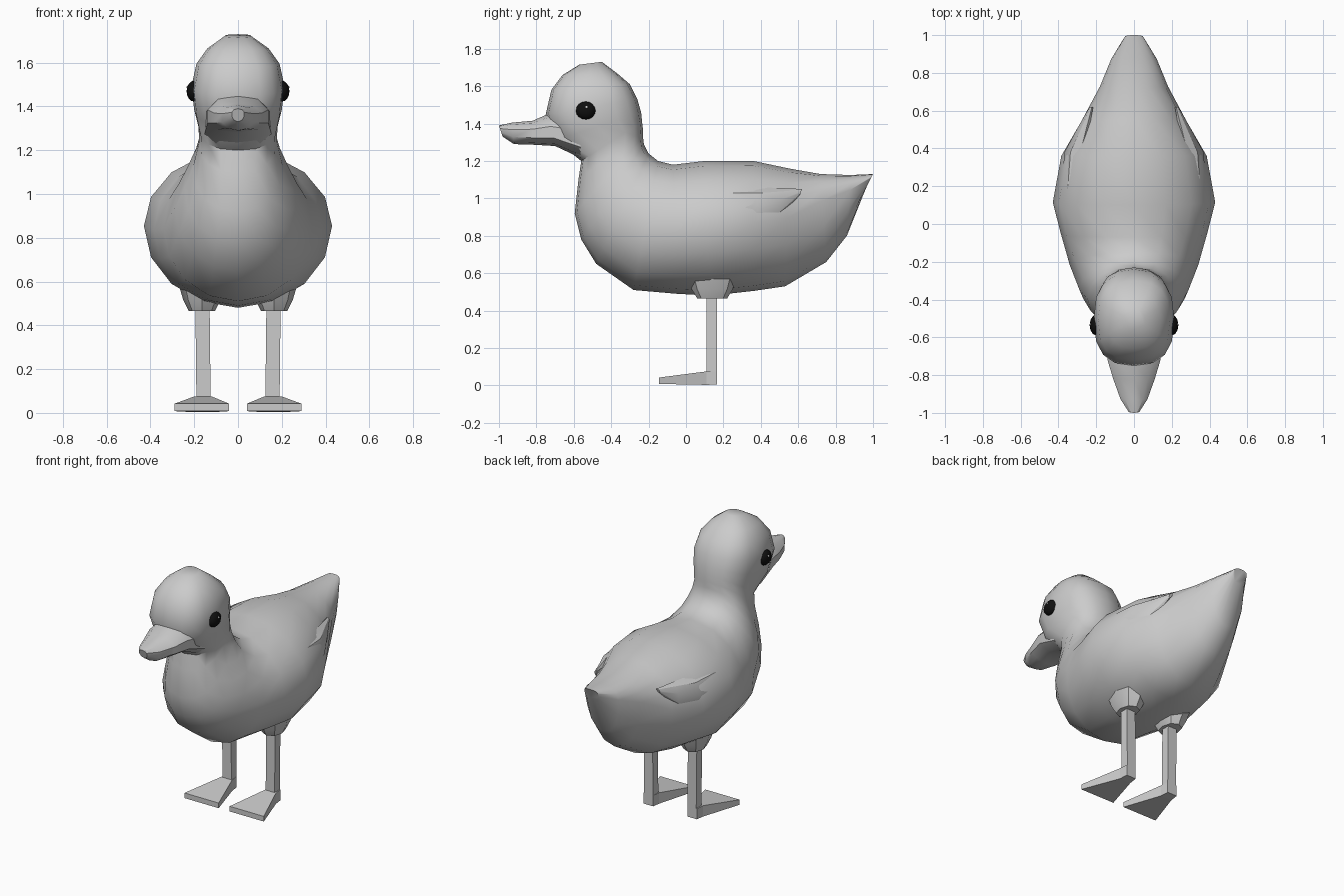
import bpy, bmesh
from math import sin, cos, pi, copysign


def finish(name, bm, angle=None, mirror=False, color=None):
    bmesh.ops.recalc_face_normals(bm, faces=bm.faces)
    me = bpy.data.meshes.new(name)
    bm.to_mesh(me)
    bm.free()
    ob = bpy.data.objects.new(name, me)
    bpy.context.collection.objects.link(ob)
    bpy.ops.object.select_all(action='DESELECT')
    ob.select_set(True)
    bpy.context.view_layer.objects.active = ob
    if angle:
        bpy.ops.object.shade_smooth_by_angle(angle=angle)
    if mirror:
        ob.modifiers.new("Mirror", 'MIRROR').use_clip = False
    if color:
        mat = bpy.data.materials.new(name)
        mat.diffuse_color = color
        me.materials.append(mat)
    return ob


def bridge(bm, rings):
    n = len(rings[0])
    for a, b in zip(rings, rings[1:]):
        for i in range(n):
            j = (i + 1) % n
            bm.faces.new((a[i], a[j], b[j], b[i]))
    bm.faces.new(rings[0])
    bm.faces.new(rings[-1])


def loft(name, sections, n, angle, x=0, mirror=False):
    # section: low point y,z / high point y,z / half width / widest height / roundness
    bm = bmesh.new()
    rings = []
    for ay, az, by, bz, w, c, p in sections:
        ring = []
        for i in range(n):
            t = 2 * pi * i / n
            ct, st = (copysign(abs(v) ** (2 / p), v) for v in (cos(t), sin(t)))
            f = c + (1 - c if ct > 0 else c) * ct
            ring.append(bm.verts.new((x + w * st, ay + (by - ay) * f, az + (bz - az) * f)))
        rings.append(ring)
    bridge(bm, rings)
    return finish(name, bm, angle, mirror)


# body, neck and head in one sweep from tail to crown
loft("body", [
    (0.96, 1.05, 1.00, 1.13, 0.05, 0.75, 2.2),
    (0.86, 0.80, 0.88, 1.125, 0.12, 0.75, 2.2),
    (0.75, 0.66, 0.72, 1.13, 0.18, 0.70, 2.2),
    (0.53, 0.53, 0.55, 1.16, 0.28, 0.58, 2),
    (0.36, 0.505, 0.36, 1.20, 0.385, 0.52, 2),
    (0.13, 0.48, 0.10, 1.20, 0.43, 0.52, 2),
    (-0.05, 0.49, -0.07, 1.18, 0.385, 0.5, 2),
    (-0.28, 0.51, -0.15, 1.20, 0.34, 0.48, 2),
    (-0.48, 0.65, -0.20, 1.24, 0.29, 0.48, 2),
    (-0.56, 0.78, -0.225, 1.29, 0.245, 0.48, 2.1),
    (-0.595, 0.92, -0.23, 1.33, 0.205, 0.5, 2.2),
    (-0.575, 1.10, -0.23, 1.37, 0.178, 0.5, 2.3),
    (-0.56, 1.20, -0.235, 1.41, 0.18, 0.5, 2.4),
    (-0.70, 1.31, -0.24, 1.46, 0.20, 0.5, 2.5),
    (-0.75, 1.45, -0.26, 1.53, 0.213, 0.5, 2.6),
    (-0.72, 1.58, -0.30, 1.61, 0.19, 0.5, 2.6),
    (-0.66, 1.66, -0.37, 1.67, 0.14, 0.5, 2.4),
    (-0.57, 1.715, -0.45, 1.73, 0.06, 0.5, 2.2)], 16, 0.9)

# bill
loft("bill", [
    (-0.55, 1.21, -0.60, 1.46, 0.16, 0.4, 2.3),
    (-0.70, 1.28, -0.74, 1.45, 0.145, 0.4, 2.3),
    (-0.82, 1.287, -0.82, 1.415, 0.115, 0.45, 2.3),
    (-0.92, 1.29, -0.93, 1.405, 0.075, 0.5, 2.2),
    (-0.98, 1.33, -1.00, 1.39, 0.03, 0.6, 2)], 10, 0.6)

# folded wing tips
loft("wing_tip", [
    (0.10, 0.85, 0.10, 1.06, 0.06, 0.5, 2),
    (0.38, 0.84, 0.38, 1.06, 0.06, 0.5, 2),
    (0.50, 0.90, 0.51, 1.055, 0.03, 0.6, 2),
    (0.61, 1.02, 0.62, 1.05, 0.01, 0.6, 2)], 8, 0.6, x=0, mirror=False)
wing = bpy.context.object
for v in wing.data.vertices:
    # follow the flank as it narrows toward the tail
    y = v.co.y
    v.co.x += 0.33 - max(0, y - 0.30) * 0.27 - max(0, v.co.z - 0.98) * 0.3
wing.modifiers.new("Mirror", 'MIRROR')


def blocks(name, rects, angle=None):
    # stacked rectangles: x0, x1, then (y, z) of the two edges
    bm = bmesh.new()
    bridge(bm, [[bm.verts.new(p) for p in
                 ((x0, y0, z0), (x1, y0, z0), (x1, y1, z1), (x0, y1, z1))]
                for x0, x1, y0, z0, y1, z1 in rects])
    return finish(name, bm, angle, True)


# legs and webbed feet
blocks("leg", [(0.125, 0.19, 0.11, 0.06, 0.165, 0.06),
               (0.13, 0.195, 0.11, 0.52, 0.165, 0.52)])
blocks("foot", [(0.125, 0.195, 0.165, 0.005, 0.165, 0.075),
                (0.12, 0.20, 0.11, 0.003, 0.11, 0.075),
                (0.04, 0.29, -0.145, 0.008, -0.145, 0.042)])
bm = bmesh.new()
bmesh.ops.create_cube(bm, size=0.02)
bm.free()

# thigh stubs
loft("thigh", [(0.06, 0.465, 0.22, 0.465, 0.06, 0.5, 2.2),
               (0.03, 0.515, 0.25, 0.515, 0.085, 0.5, 2.2),
               (0.00, 0.60, 0.28, 0.60, 0.11, 0.5, 2.2)], 8, 0.6, x=0.165, mirror=True)


# eyes with a small glint
def ball(name, loc, scale, color):
    bm = bmesh.new()
    bmesh.ops.create_uvsphere(bm, u_segments=12, v_segments=8, radius=1)
    bmesh.ops.scale(bm, vec=scale, verts=bm.verts)
    bmesh.ops.translate(bm, vec=loc, verts=bm.verts)
    finish(name, bm, 1.0, True, color)


ball("eye", (0.2, -0.535, 1.47), (0.035, 0.055, 0.048), (0.005, 0.005, 0.005, 1))
ball("eye_glint", (0.228, -0.532, 1.487), (0.007, 0.008, 0.008), (1, 1, 1, 1))
